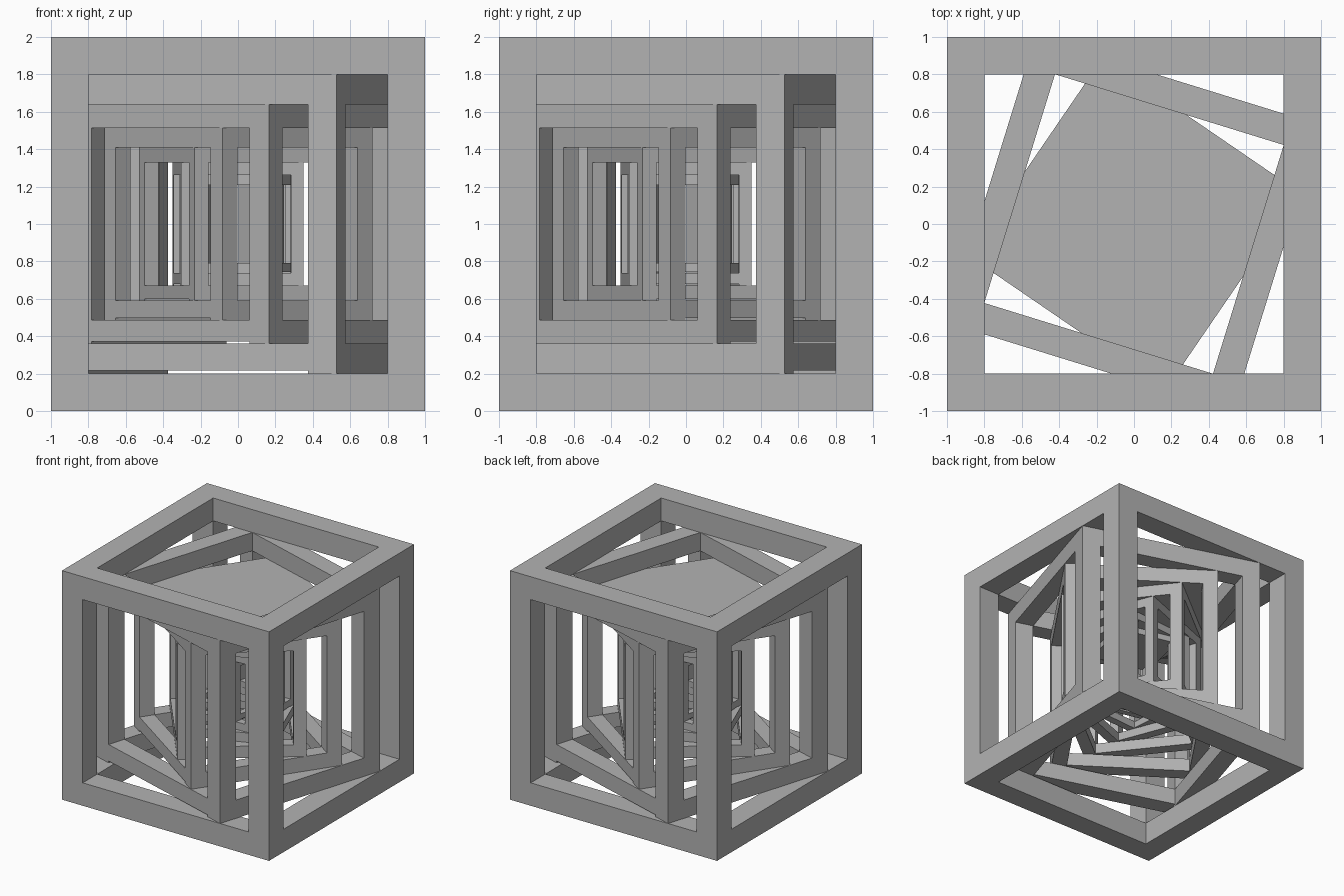
import bpy
import bmesh
from mathutils import Matrix, Vector

cube = bpy.data.objects.get("Cube")
if cube:
    bpy.data.objects.remove(cube, do_unlink=True)

# Single grey finish
grey = bpy.data.materials.new("plain_grey")
grey.use_nodes = True
colour = (0.45, 0.45, 0.45, 1)
grey.diffuse_color = colour
grey.node_tree.nodes["Principled BSDF"].inputs["Base Color"].default_value = colour

LEVELS = 7
SHRINK = 0.8
TWIST = -0.3


def box(bm, low, high):
    low, high = Vector(low), Vector(high)
    size = Matrix.Diagonal((*(high - low), 1))
    bmesh.ops.create_cube(bm, size=1, matrix=Matrix.Translation((low + high) / 2) @ size)


def cube_frame(name, scale, angle, lift, capped):
    """Open cube frame of half-size 1; lift raises the cross beams' undersides."""
    bm = bmesh.new()
    i = SHRINK
    for s in (-1, 1):
        a, b = sorted((s * i, s))
        # Corner posts
        for t in (-1, 1):
            c, d = sorted((t * i, t))
            box(bm, (a, c, -1), (b, d, 1))
        # Side beams and cross beams, bottom then top
        for low, high in ((-1, -i), (i, 1)):
            box(bm, (a, -i, low), (b, i, high))
            raised = low + lift if low < 0 else low
            box(bm, (-i, a, raised), (i, b, high))
    # Closed lid
    if capped:
        box(bm, (-i, -i, i), (i, i, 1))

    # Weld the bars and drop the internal walls between them
    bmesh.ops.remove_doubles(bm, verts=bm.verts, dist=0.0001)
    shared = {}
    for f in bm.faces:
        key = frozenset(v.index for v in f.verts)
        shared.setdefault(key, []).append(f)
    doubled = [f for group in shared.values() if len(group) > 1 for f in group]
    bmesh.ops.delete(bm, geom=doubled, context="FACES")

    mesh = bpy.data.meshes.new(name)
    bm.to_mesh(mesh)
    bm.free()
    mesh.materials.append(grey)
    obj = bpy.data.objects.new(name, mesh)
    obj.location.z = 1
    obj.scale = (scale, scale, scale)
    obj.rotation_euler.z = angle
    bpy.context.collection.objects.link(obj)


# Nested frames, each smaller and turned further than the last
for n in range(LEVELS):
    cube_frame(f"cube_frame_{n + 1}", SHRINK ** n, TWIST * n,
               0.02 if n else 0, n >= 2)
